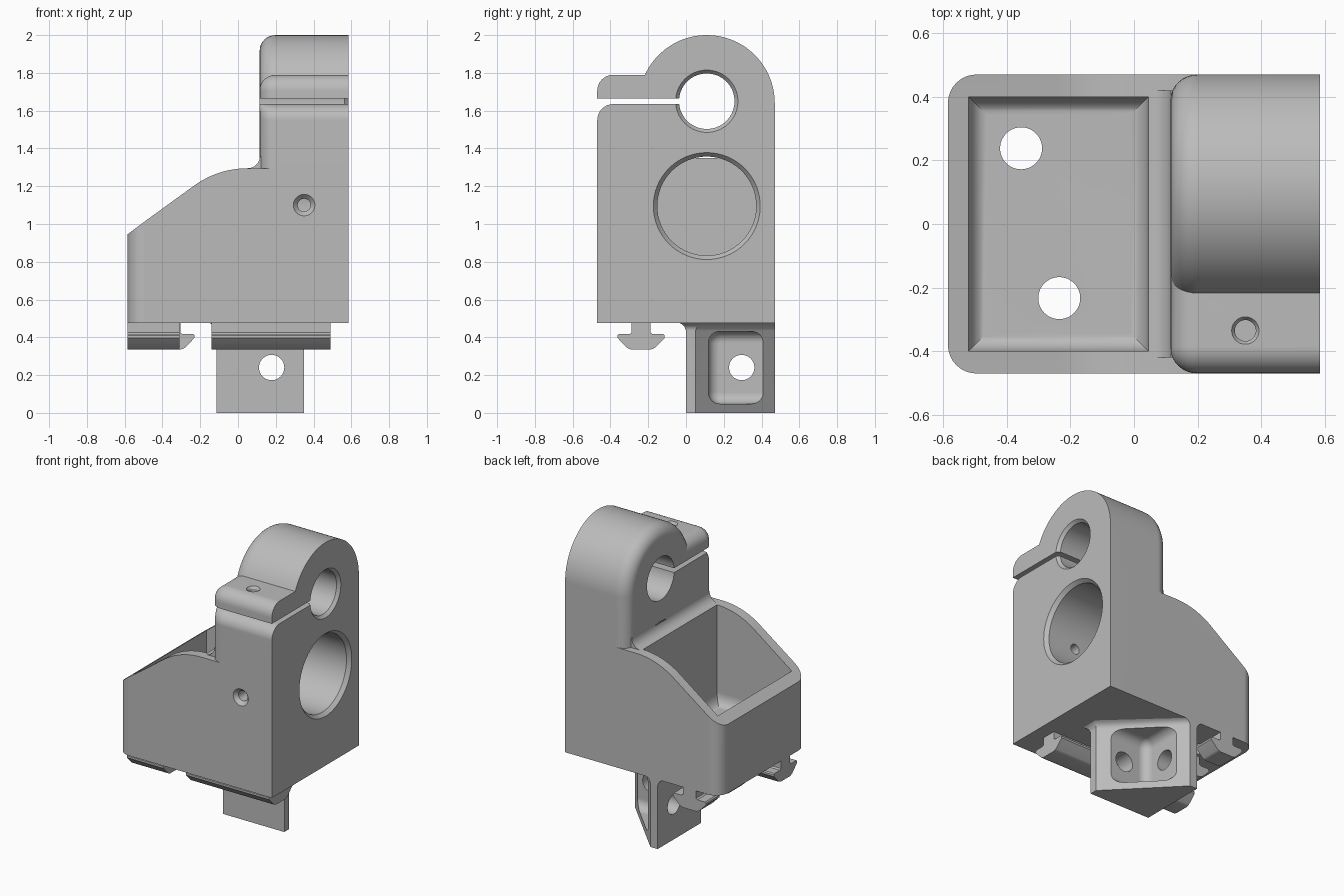
import bpy, bmesh
from math import pi, sin, cos, asin
from mathutils import Vector

if "Cube" in bpy.data.objects:
    bpy.data.objects.remove(bpy.data.objects["Cube"], do_unlink=True)

grey = bpy.data.materials.new("plain grey")
grey.use_nodes = True
grey.diffuse_color = (0.5, 0.5, 0.5, 1)
grey.node_tree.nodes["Principled BSDF"].inputs["Base Color"].default_value = (0.5, 0.5, 0.5, 1)


def loft(name, rings):
    """Skin a list of equal-length closed rings and cap both ends."""
    bm = bmesh.new()
    loops = [[bm.verts.new(p) for p in ring] for ring in rings]
    n = len(loops[0])
    for a, b in zip(loops, loops[1:]):
        for i in range(n):
            j = (i + 1) % n
            bm.faces.new((a[i], a[j], b[j], b[i]))
    bm.faces.new(loops[0])
    bm.faces.new(loops[-1])
    bmesh.ops.recalc_face_normals(bm, faces=bm.faces)
    mesh = bpy.data.meshes.new(name)
    bm.to_mesh(mesh)
    bm.free()
    mesh.materials.append(grey)
    obj = bpy.data.objects.new(name, mesh)
    bpy.context.collection.objects.link(obj)
    return obj


def arc(cx, cy, rx, ry, a0, a1, n=8):
    return [(cx + rx * cos(a0 + (a1 - a0) * i / n),
             cy + ry * sin(a0 + (a1 - a0) * i / n)) for i in range(n + 1)]


def round_cutter(axis, centre, profile, n=64):
    """Turned cutter; profile is (distance along axis, radius)."""
    rings = []
    for t, r in profile:
        ring = []
        for u, v in arc(*centre, r, r, 0, 2 * pi, n)[:-1]:
            p = [u, v]
            p.insert("xyz".index(axis), t)
            ring.append(Vector(p))
        rings.append(ring)
    return loft("cutter", rings)


def combine(obj, other, operation="DIFFERENCE"):
    other.hide_render = True
    mod = obj.modifiers.new("combine", "BOOLEAN")
    mod.object, mod.operation, mod.solver = other, operation, "EXACT"
    bpy.context.view_layer.objects.active = obj
    bpy.ops.object.modifier_apply(modifier=mod.name)
    bpy.data.objects.remove(other, do_unlink=True)


# Housing: sloped outline, with the two outer upright edges rounded
LEDGE = 1.295


def housing_ring(y, e):
    top = arc(0.05, LEDGE - 0.48, 0.48, 0.48, pi * 0.705, pi / 2, 12)
    outline = [(-0.585 + e, 0.475), (-0.585 + e, 0.945 + 0.754 * e)] + top
    outline += [(0.585, LEDGE), (0.585, 0.475)]
    return [(x, y, z) for x, z in outline]


turns = [i * pi / 16 for i in range(9)]
half = [(0.47 - 0.09 * (1 - cos(a)), 0.09 * (1 - sin(a))) for a in turns]
housing = loft("housing", [housing_ring(-y, e) for y, e in half]
               + [housing_ring(y, e) for y, e in reversed(half)])


# Clamp tower: rod clamp outline with a slot, rounded over at its inner end
def tower_ring(x, d):
    left, r, big = -0.47 + d, 0.085 - d, 0.36 - d
    start = pi - asin((0.15 - d) / big)
    outline = [(left, LEDGE)]
    outline += arc(-0.385, 1.55, r, 0.085, pi, pi / 2)
    outline += [(0, 1.635), (0, 1.665), (left, 1.665)]
    outline += arc(-0.385, 1.705, r, r, pi, pi / 2)
    outline += arc(0.11, 1.64, big, big, start, 0, 40)
    outline += [(0.47 - d, LEDGE)]
    return [(x, y, z) for y, z in outline]


tower = loft("tower", [tower_ring(0.585, 0)]
             + [tower_ring(0.2 - 0.085 * sin(a), 0.08 * (1 - cos(a))) for a in turns])
combine(housing, tower, "UNION")

# Concave blend between ledge and tower
blend = [(0.05, 1.28)] + arc(0.05, 1.36, 0.066, 0.065, -pi / 2, 0) + [(0.3, 1.36), (0.3, 1.28)]
combine(housing, loft("blend", [[(x, y, z) for x, z in blend] for y in (-0.42, 0.42)]), "UNION")


# Open pocket with a filleted floor
def pocket_ring(z, d):
    x0, x1, y = -0.52 + d, 0.045 - d, 0.4 - d
    return [(x0, -y, z), (x1, -y, z), (x1, y, z), (x0, y, z)]


combine(housing, loft("cutter", [pocket_ring(0.7 - 0.08 * cos(a), 0.057 * (1 - sin(a))) for a in turns]
                      + [pocket_ring(1.7, 0)]))

# Bores and screw holes
for cutter in (
    ("x", (0.11, 1.095), [(0.7, 0.283), (0.585, 0.283), (0.56, 0.262), (0.115, 0.262)]),
    ("x", (0.11, 1.65), [(0.7, 0.165), (0.585, 0.165), (0.565, 0.147), (0, 0.147)]),
    ("y", (0.35, 1.1), [(-0.6, 0.057), (-0.47, 0.057), (-0.445, 0.034), (0, 0.034)]),
    ("z", (0.35, -0.335), [(1.9, 0.043), (1.79, 0.043), (1.775, 0.033), (1.4, 0.033)]),
    ("z", (-0.355, 0.238), [(0.3, 0.066), (0.8, 0.066)]),
    ("z", (-0.235, -0.233), [(0.3, 0.066), (0.8, 0.066)]),
):
    combine(housing, round_cutter(*cutter))

# Locating rails: tee section, broken by a gap at each floor hole
side = [(0.05, 0.49), (0.05, 0.425), (0.06, 0.417), (0.118, 0.417), (0.125, 0.41),
        (0.125, 0.397), (0.072, 0.343), (0.05, 0.335)]
tee = side + [(-u, z) for u, z in reversed(side)]
parts = [housing]
for name, a, b in (("front_rail_long", -0.14, 0.49), ("front_rail_short", -0.585, -0.31)):
    parts.append(loft(name, [[(x, u - 0.238, z) for u, z in tee] for x in (a, b)]))
for name, a, b in (("back_rail_inner", 0.0, 0.15), ("back_rail_outer", 0.325, 0.47)):
    parts.append(loft(name, [[(u - 0.355, y, z) for u, z in tee] for y in (a, b)]))


# Corner foot: triangular block flaring into the housing, hollowed to two walls
def foot_ring(z, f):
    plan = [(-0.115 - f, -f), (0.35 + f, -f), (0.35 + f, 0.05 + f), (-0.06 + f, 0.47), (-0.115 - f, 0.47)]
    return [(x, y, z) for x, y in plan]


foot = loft("corner_foot", [foot_ring(0, 0), foot_ring(0.435, 0), foot_ring(0.455, 0.008),
                            foot_ring(0.468, 0.02), foot_ring(0.476, 0.035)])


def hollow_ring(x, d):
    corners = ((0.66, 0.37, 0), (0.18, 0.37, pi / 2), (0.18, 0.11, pi), (0.66, 0.11, pi * 1.5))
    r = 0.062 - d
    return [(x, y, z) for cy, cz, a in corners for y, z in arc(cy, cz, r, r, a, a + pi / 2)]


combine(foot, loft("cutter", [hollow_ring(0.06 - 0.06 * sin(a), 0.06 * (1 - cos(a))) for a in reversed(turns)]
                   + [hollow_ring(0.7, 0)]))
combine(foot, round_cutter("y", (0.178, 0.24), [(-0.1, 0.067), (0.6, 0.067)]))
combine(foot, round_cutter("x", (0.295, 0.24), [(-0.3, 0.067), (0.6, 0.067)]))
parts.append(foot)

# Smooth rounded areas, crisp edges
for obj in parts:
    bpy.ops.object.select_all(action="DESELECT")
    obj.select_set(True)
    bpy.context.view_layer.objects.active = obj
    bpy.ops.object.shade_smooth_by_angle(angle=pi / 6)
    mod = obj.modifiers.new("flat_face_shading", "WEIGHTED_NORMAL")
    mod.keep_sharp = True
